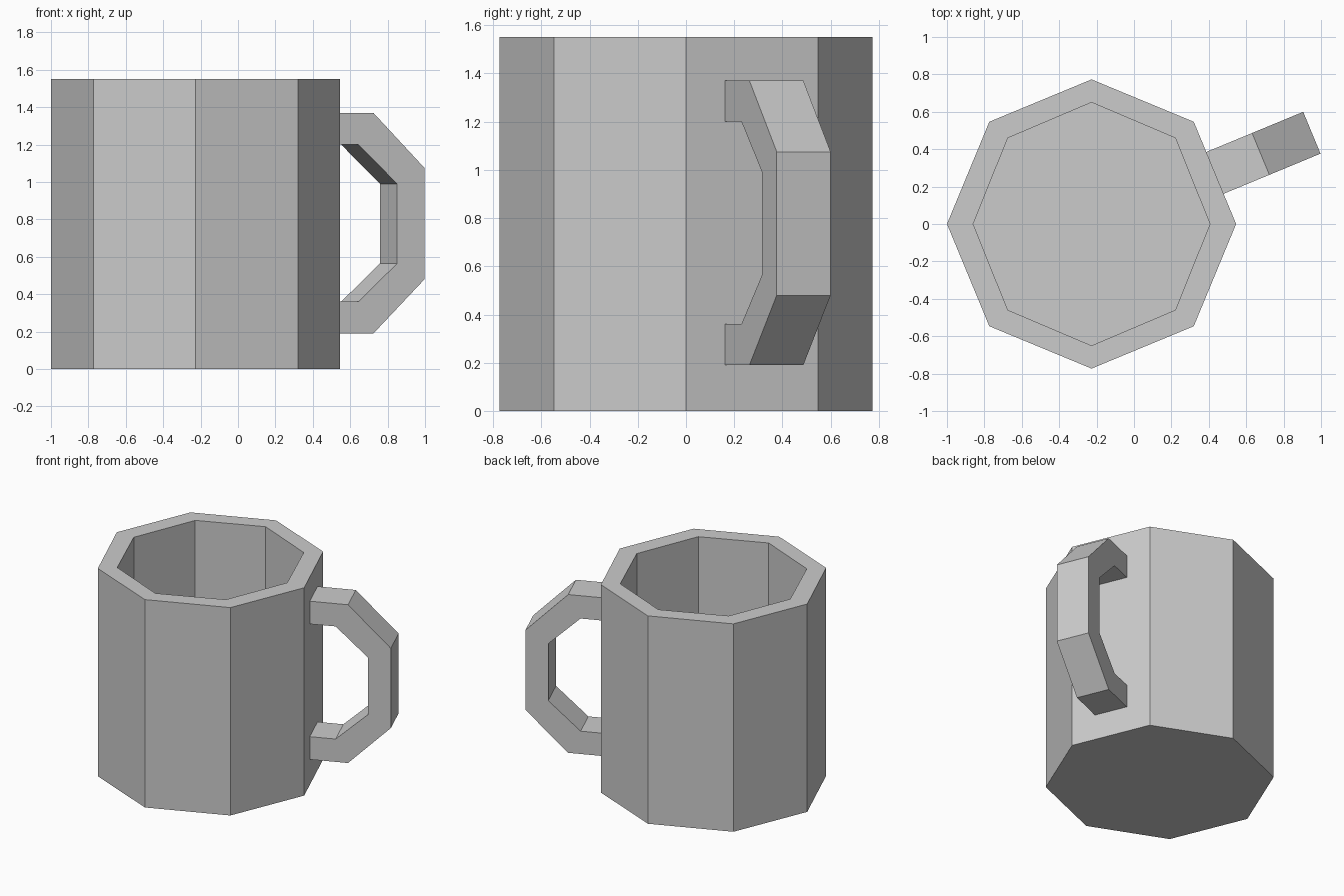
import bpy, bmesh
from math import cos, sin, pi, radians
from mathutils import Matrix

if "Cube" in bpy.data.objects:
    bpy.data.objects.remove(bpy.data.objects["Cube"])

CX, SIDES = -0.227, 8


def make_object(name, bm):
    bmesh.ops.recalc_face_normals(bm, faces=bm.faces)
    mesh = bpy.data.meshes.new(name)
    bm.to_mesh(mesh)
    bm.free()
    ob = bpy.data.objects.new(name, mesh)
    ob.location.x = CX
    bpy.context.collection.objects.link(ob)
    return ob


# Mug body: octagonal rings from the base, up the outside, over the rim, down to the floor
bm = bmesh.new()
rings = []
for rx, ry, z in [(0.773, 0.773, 0), (0.773, 0.773, 1.55),
                  (0.633, 0.65, 1.55), (0.633, 0.65, 0.13)]:
    rings.append([bm.verts.new((rx * cos(2 * pi * i / SIDES), ry * sin(2 * pi * i / SIDES), z))
                  for i in range(SIDES)])
for a, b in zip(rings, rings[1:]):
    for i in range(SIDES):
        j = (i + 1) % SIDES
        bm.faces.new((a[i], a[j], b[j], b[i]))
bm.faces.new(rings[0])
bm.faces.new(rings[-1])
make_object("mug_body", bm)

# Handle: C-shaped strip of (radius, height) pairs, swept across its width
outer = [(0.70, 1.37), (0.979, 1.37), (1.275, 1.075), (1.275, 0.48), (0.979, 0.19), (0.70, 0.19)]
inner = [(0.70, 1.20), (0.893, 1.20), (1.117, 0.99), (1.117, 0.565), (0.893, 0.36), (0.70, 0.36)]
HALF_WIDTH = 0.121
bm = bmesh.new()
sections = []
for (ro, zo), (ri, zi) in zip(outer, inner):
    sections.append([bm.verts.new(p) for p in (
        (ro, -HALF_WIDTH, zo), (ro, HALF_WIDTH, zo),
        (ri, HALF_WIDTH, zi), (ri, -HALF_WIDTH, zi))])
for a, b in zip(sections, sections[1:]):
    for i in range(4):
        j = (i + 1) % 4
        bm.faces.new((a[i], a[j], b[j], b[i]))
bm.faces.new(sections[0])
bm.faces.new(sections[-1])
# Turn the handle to sit square on one flat side of the mug
bm.transform(Matrix.Rotation(radians(22.5), 4, 'Z'))
make_object("handle", bm)
